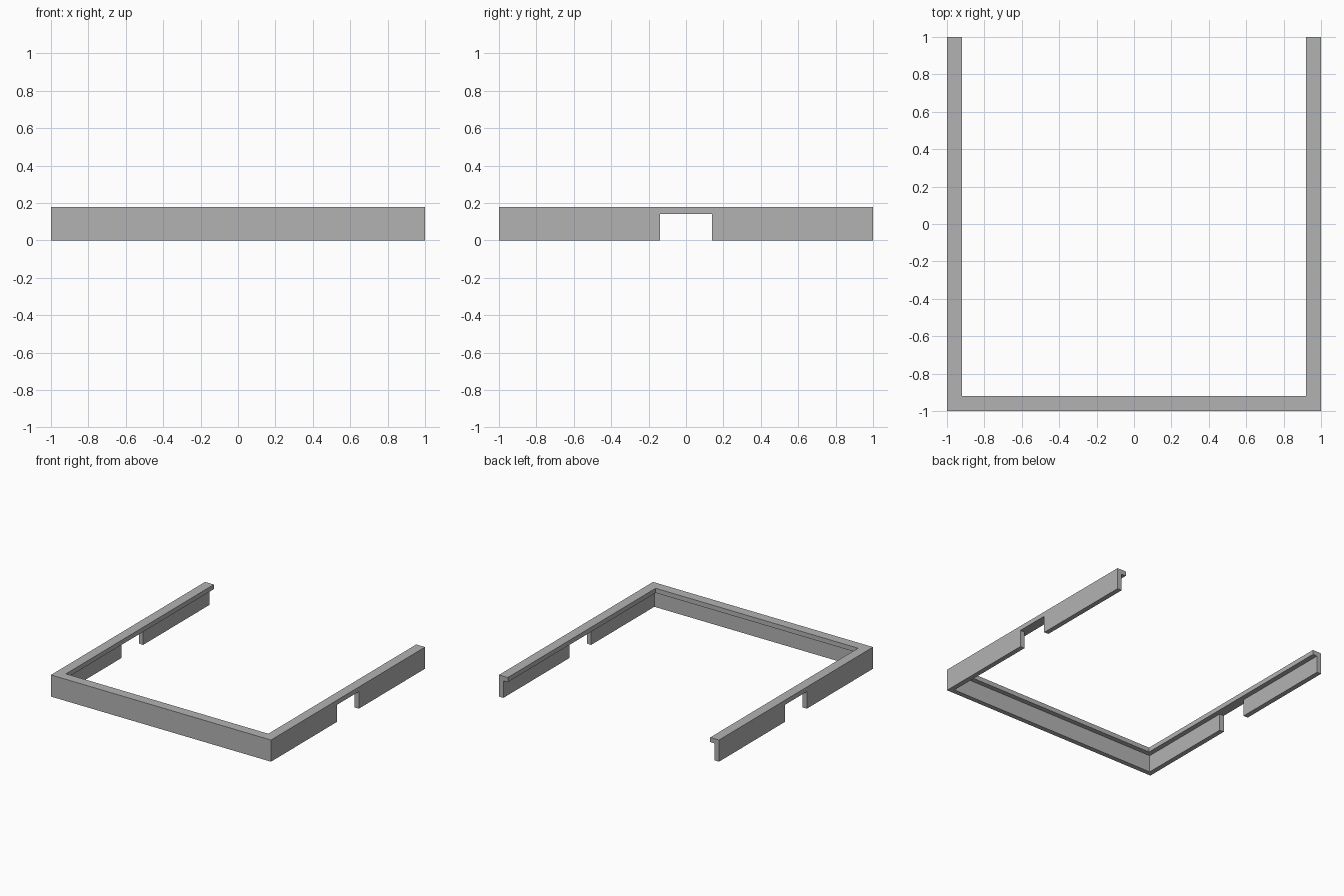
import bpy
import bmesh

cube = bpy.data.objects.get("Cube")
if cube:
    bpy.data.objects.remove(cube, do_unlink=True)

HALF, HEIGHT = 1.0, 0.178
WALL, LIP, LIP_BASE = 0.04, 0.08, 0.14
NOTCH = 0.14

# Single plain grey material
grey = bpy.data.materials.new("plain grey")
grey.use_nodes = True
colour = (0.45, 0.45, 0.45, 1.0)
grey.diffuse_color = colour
grey.node_tree.nodes["Principled BSDF"].inputs["Base Color"].default_value = colour

# Angle section as (inset from outer edge, height)
section = {
    "a": (0, 0), "b": (WALL, 0), "c": (WALL, LIP_BASE), "d": (LIP, LIP_BASE),
    "e": (LIP, HEIGHT), "f": (0, HEIGHT), "g": (0, LIP_BASE),
}
FULL, LIP_ONLY, WALL_ONLY = "abcdefg", "gcdef", "abcg"

# Stations along the U: (side, y, mitred corner)
side = [(HALF, False), (NOTCH, False), (-NOTCH, False), (-HALF, True)]
path = [(-1, y, m) for y, m in side] + [(1, y, m) for y, m in reversed(side)]

bm = bmesh.new()
rings = []
for sx, y, mitre in path:
    rings.append({
        k: bm.verts.new((sx * (HALF - inset), y + (inset if mitre else 0), z))
        for k, (inset, z) in section.items()
    })

# Skin each span; the notched spans keep only the top lip
notched = (1, 5)
for i, (r, s) in enumerate(zip(rings, rings[1:])):
    loop = LIP_ONLY if i in notched else FULL
    for p, q in zip(loop, loop[1:] + loop[0]):
        bm.faces.new((r[p], r[q], s[q], s[p]))

# Close the rear ends and the notch sides
for r in (rings[0], rings[-1]):
    bm.faces.new([r[k] for k in FULL])
for i in notched:
    for r in (rings[i], rings[i + 1]):
        bm.faces.new([r[k] for k in WALL_ONLY])

bmesh.ops.delete(bm, geom=[v for v in bm.verts if not v.link_faces], context="VERTS")
bmesh.ops.recalc_face_normals(bm, faces=bm.faces)
mesh = bpy.data.meshes.new("angle_frame")
bm.to_mesh(mesh)
bm.free()
mesh.materials.append(grey)
frame = bpy.data.objects.new("angle_frame", mesh)
bpy.context.collection.objects.link(frame)
